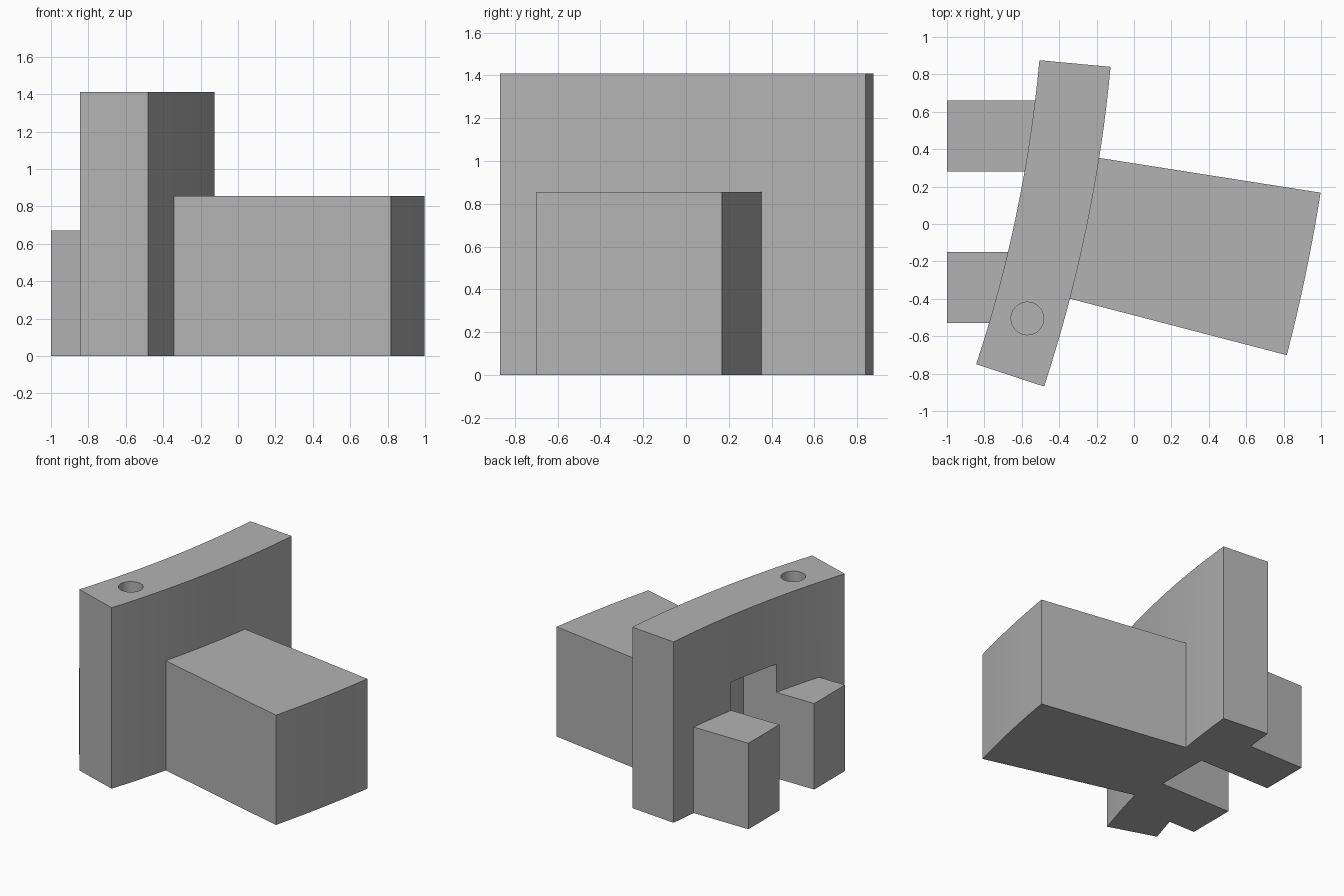
import bpy, bmesh
from math import cos, sin, radians

cube = bpy.data.objects.get("Cube")
if cube:
    bpy.data.objects.remove(cube, do_unlink=True)

grey = bpy.data.materials.new("plain grey")
grey.use_nodes = True
colour = (0.45, 0.45, 0.45, 1)
grey.diffuse_color = colour
grey.node_tree.nodes["Principled BSDF"].inputs["Base Color"].default_value = colour

CX, CY = -7.862, 1.558   # shared centre of all the curved faces


def prism(name, outline, z0, z1):
    """Extrude a plan outline from z0 to z1."""
    bm = bmesh.new()
    base = bm.faces.new([bm.verts.new((x, y, z0)) for x, y in outline])
    top = bmesh.ops.extrude_face_region(bm, geom=[base])["geom"]
    verts = [v for v in top if isinstance(v, bmesh.types.BMVert)]
    bmesh.ops.translate(bm, verts=verts, vec=(0, 0, z1 - z0))
    bmesh.ops.recalc_face_normals(bm, faces=bm.faces)
    mesh = bpy.data.meshes.new(name)
    bm.to_mesh(mesh)
    bm.free()
    mesh.materials.append(grey)
    obj = bpy.data.objects.new(name, mesh)
    bpy.context.collection.objects.link(obj)
    return obj


def arc(radius, a0, a1, steps):
    angles = [radians(a0 + (a1 - a0) * i / steps) for i in range(steps + 1)]
    return [(CX + radius * cos(a), CY + radius * sin(a)) for a in angles]


def sector(name, r0, r1, a0, a1, height, steps):
    outline = arc(r0, a0, a1, steps) + arc(r1, a1, a0, steps)
    return prism(name, outline, 0, height)


def box(name, x0, x1, y0, y1, z0, z1):
    return prism(name, [(x0, y0), (x1, y0), (x1, y1), (x0, y1)], z0, z1)


def combine(target, tool, operation):
    tool.hide_render = True
    mod = target.modifiers.new(tool.name, 'BOOLEAN')
    mod.operation = operation
    mod.solver = 'EXACT'
    mod.object = tool
    bpy.context.view_layer.objects.active = target
    bpy.ops.object.modifier_apply(modifier=mod.name)
    bpy.data.objects.remove(tool, do_unlink=True)


# Tall curved wall with the wide block on its outer face
wall = sector("curved_wall", 7.388, 7.77, -18.2, -5.3, 1.41, 16)
combine(wall, sector("wide_block", 7.6, 8.968, -14.59, -8.92, 0.855, 8), 'UNION')

# Two feet on the inner face
for name, y0 in (("front_foot", -0.53), ("back_foot", 0.28)):
    combine(wall, box(name, -1, -0.5, y0, y0 + 0.38, 0, 0.67), 'UNION')

# Recess between the feet
combine(wall, box("recess_cutter", -1.2, -0.39, -0.15, 0.28, -0.2, 0.89), 'DIFFERENCE')

# Round blind hole in the top
circle = [(-0.57 + 0.0875 * cos(radians(a)), -0.505 + 0.0875 * sin(radians(a)))
          for a in range(0, 360, 10)]
combine(wall, prism("hole_cutter", circle, 0.91, 1.6), 'DIFFERENCE')

# Smooth the curved faces, keep the corners sharp
for obj in bpy.context.selected_objects:
    obj.select_set(False)
wall.select_set(True)
bpy.context.view_layer.objects.active = wall
bpy.ops.object.shade_smooth_by_angle(angle=radians(30))
